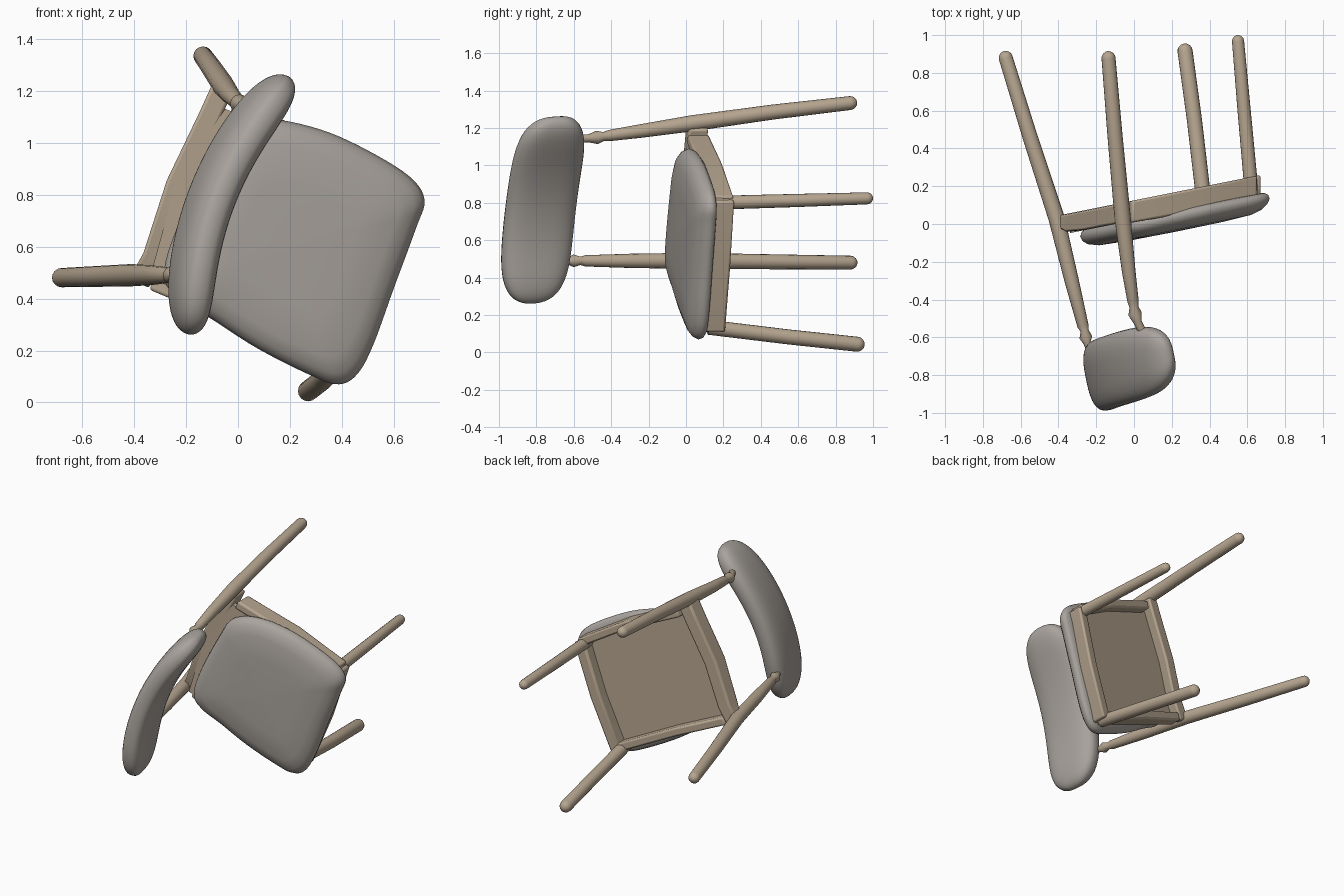
import bpy, bmesh, math
from mathutils import Vector as V

if "Cube" in bpy.data.objects:
    bpy.data.objects.remove(bpy.data.objects["Cube"])


def material(name, rgb):
    m = bpy.data.materials.new(name)
    m.diffuse_color = (*rgb, 1)
    m.use_nodes = True
    m.node_tree.nodes["Principled BSDF"].inputs["Base Color"].default_value = m.diffuse_color
    return m


WOOD = material("wood", (0.47, 0.38, 0.28))
FABRIC = material("fabric", (0.40, 0.37, 0.34))


def loft(name, rings, mat, angle=60):
    """Skin a list of equal-length point rings and cap both ends."""
    bm = bmesh.new()
    vs = [[bm.verts.new(p) for p in r] for r in rings]
    n = len(vs[0])
    for a, b in zip(vs, vs[1:]):
        for i in range(n):
            j = (i + 1) % n
            bm.faces.new((a[i], a[j], b[j], b[i]))
    bm.faces.new(vs[0][::-1])
    bm.faces.new(vs[-1])
    bmesh.ops.recalc_face_normals(bm, faces=bm.faces)
    me = bpy.data.meshes.new(name)
    bm.to_mesh(me)
    bm.free()
    ob = bpy.data.objects.new(name, me)
    bpy.context.collection.objects.link(ob)
    me.materials.append(mat)
    bpy.ops.object.select_all(action='DESELECT')
    ob.select_set(True)
    bpy.context.view_layer.objects.active = ob
    bpy.ops.object.shade_smooth_by_angle(angle=math.radians(angle))
    return ob


def smooth_loop(pts, steps=5):
    """Closed Catmull-Rom through 2D points."""
    out, n = [], len(pts)
    P = [V(p) for p in pts]
    for i in range(n):
        a, b, c, d = (P[(i + k - 1) % n] for k in range(4))
        for s in range(steps):
            t = s / steps
            out.append(0.5 * (2 * b + (c - a) * t + (2 * a - 5 * b + 4 * c - d) * t * t
                              + (3 * b - a - 3 * c + d) * t ** 3))
    return out


def on_seat(x, z, d):
    """Point on the tilted seat plane, d below it along y."""
    return V((x, 0.2 * x + d, z))


def rod(name, path, sides=16):
    """Round rod through (x, y, z, radius) stations, rounded at the first end."""
    p0, p1 = V(path[0][:3]), V(path[1][:3])
    axis, r0 = (p1 - p0).normalized(), path[0][3]
    st = [(p0 + axis * r0 * (1 - math.cos(a)), max(r0 * math.sin(a), 0.003))
          for a in (0.0, 0.4, 0.8, 1.2, math.pi / 2)]
    st += [(V(p[:3]), p[3]) for p in path[1:]]
    rings = []
    for i, (c, r) in enumerate(st):
        t = (st[min(i + 1, len(st) - 1)][0] - st[max(i - 1, 0)][0]).normalized()
        u = t.cross(V((0, 0, 1))).normalized()
        w = t.cross(u)
        rings.append([c + r * (u * math.cos(k) + w * math.sin(k))
                      for k in (2 * math.pi * j / sides for j in range(sides))])
    return loft(name, rings, WOOD)


def rail(name, pts, half, depths):
    """Board following (x, z) points on the seat plane; depths = (top, bottom) per point."""
    rings = []
    for i, p in enumerate(pts):
        t = (V(pts[min(i + 1, len(pts) - 1)]) - V(pts[max(i - 1, 0)])).normalized()
        n = V((-t.y, t.x)) * half
        a, b = V(p) + n, V(p) - n
        d0, d1 = depths[i]
        rings.append([on_seat(a.x, a.y, d0), on_seat(b.x, b.y, d0),
                      on_seat(b.x, b.y, d1), on_seat(a.x, a.y, d1)])
    ob = loft(name, rings, WOOD, 30)
    bev = ob.modifiers.new("soft_edges", 'BEVEL')
    bev.width, bev.segments = 0.012, 2
    return ob


# Seat cushion: rounded outline, lens-shaped with a thin rim
outline = smooth_loop([(0.12, 1.09), (0.32, 1.05), (0.50, 0.97), (0.66, 0.87), (0.718, 0.78),
                       (0.685, 0.67), (0.60, 0.44), (0.52, 0.22), (0.46, 0.11), (0.39, 0.07),
                       (0.29, 0.10), (0.08, 0.205), (-0.10, 0.32), (-0.23, 0.40),
                       (-0.285, 0.49), (-0.24, 0.66), (-0.12, 0.91), (-0.03, 1.05)])
mid = V((0.22, 0.60))
profile = [(0.02, -0.085), (0.5, -0.083), (0.8, -0.076), (0.92, -0.058), (0.975, -0.036),
           (1, -0.01), (0.985, 0.012), (0.95, 0.025), (0.85, 0.035), (0.5, 0.038), (0.02, 0.038)]
loft("seat_cushion", [[on_seat(*(mid + (p - mid) * s), d) for p in outline]
                      for s, d in profile], FABRIC)

# Wooden pan closing the underside of the seat between the rails
pan = [(0.40, 0.13), (0.52, 0.46), (0.63, 0.80), (0.33, 0.99), (-0.05, 1.13), (-0.24, 0.84), (-0.34, 0.48),
       (0.0, 0.33)]
loft("seat_pan", [[on_seat(x, z, d) for x, z in pan] for d in (0.02, 0.055)], WOOD, 30)

# Back legs running up into the backrest, with turned necks
rod("back_leg_left", [(-0.69, 0.915, 0.48, 0.037), (-0.55, 0.46, 0.485, 0.040),
                      (-0.41, 0.03, 0.49, 0.043), (-0.33, -0.30, 0.49, 0.038),
                      (-0.27, -0.54, 0.49, 0.030), (-0.262, -0.565, 0.49, 0.022),
                      (-0.255, -0.60, 0.49, 0.034), (-0.248, -0.63, 0.49, 0.020),
                      (-0.22, -0.70, 0.49, 0.020)])
rod("back_leg_right", [(-0.138, 0.915, 1.338, 0.037), (-0.100, 0.46, 1.285, 0.040),
                       (-0.06, 0.03, 1.225, 0.043), (-0.028, -0.25, 1.183, 0.036),
                       (-0.005, -0.41, 1.16, 0.030), (0.0, -0.44, 1.155, 0.024),
                       (0.005, -0.475, 1.15, 0.036), (0.02, -0.52, 1.145, 0.022),
                       (0.07, -0.62, 1.14, 0.022)])

# Front legs
rod("front_leg_left", [(0.265, 0.955, 0.04, 0.040), (0.32, 0.55, 0.083, 0.040),
                       (0.37, 0.12, 0.135, 0.040)])
rod("front_leg_right", [(0.548, 1.0, 0.825, 0.032), (0.583, 0.6, 0.813, 0.035),
                        (0.625, 0.14, 0.80, 0.037)])

# Seat frame rails under the cushion
rail("front_rail", [(0.395, 0.12), (0.53, 0.46), (0.64, 0.82)], 0.035, [(0.0, 0.125)] * 3)
rail("left_rail", [(0.40, 0.13), (0.0, 0.32), (-0.33, 0.46)], 0.028,
     [(0.0, 0.125), (0.0, 0.125), (0.04, 0.125)])
rail("right_rail", [(0.64, 0.81), (0.33, 0.99), (-0.02, 1.14)], 0.028,
     [(0.0, 0.125), (0.0, 0.125), (0.01, 0.125)])
rail("back_rail", [(-0.38, 0.46), (-0.325, 0.56), (-0.235, 0.84), (-0.11, 1.10), (-0.06, 1.21)],
     0.042, [(0.07, 0.125), (0.03, 0.125), (0.02, 0.125), (0.02, 0.125), (0.02, 0.125)])

# Curved padded backrest
P0, P1 = V((-0.185, -0.815, 0.262)), V((0.2, -0.69, 1.25))
bow = V((-0.92, -0.19, 0.34)) * 0.115
up = V((0.2, -0.97, -0.07)).normalized()
rings = []
N = 40
for i in range(N + 1):
    k = -math.cos(math.pi * i / N)
    t = (k + 1) / 2
    c = P0.lerp(P1, t) + bow * (1 - k * k)
    tan = (P1 - P0 - 4 * k * bow).normalized()
    side = tan.cross(up).normalized()
    h = 0.192 * max(1 - abs(k) ** 5, 0.0008) ** (1 / 2.4)
    w = 0.078 * max(1 - abs(k) ** 7, 0.0008) ** (1 / 2)
    ring = []
    for j in range(32):
        a = 2 * math.pi * j / 32
        ca, sa = math.cos(a), math.sin(a)
        ring.append(c + up * h * math.copysign(abs(ca) ** 0.7, ca)
                    + side * w * math.copysign(abs(sa) ** 0.75, sa))
    rings.append(ring)
loft("backrest", rings, FABRIC)
